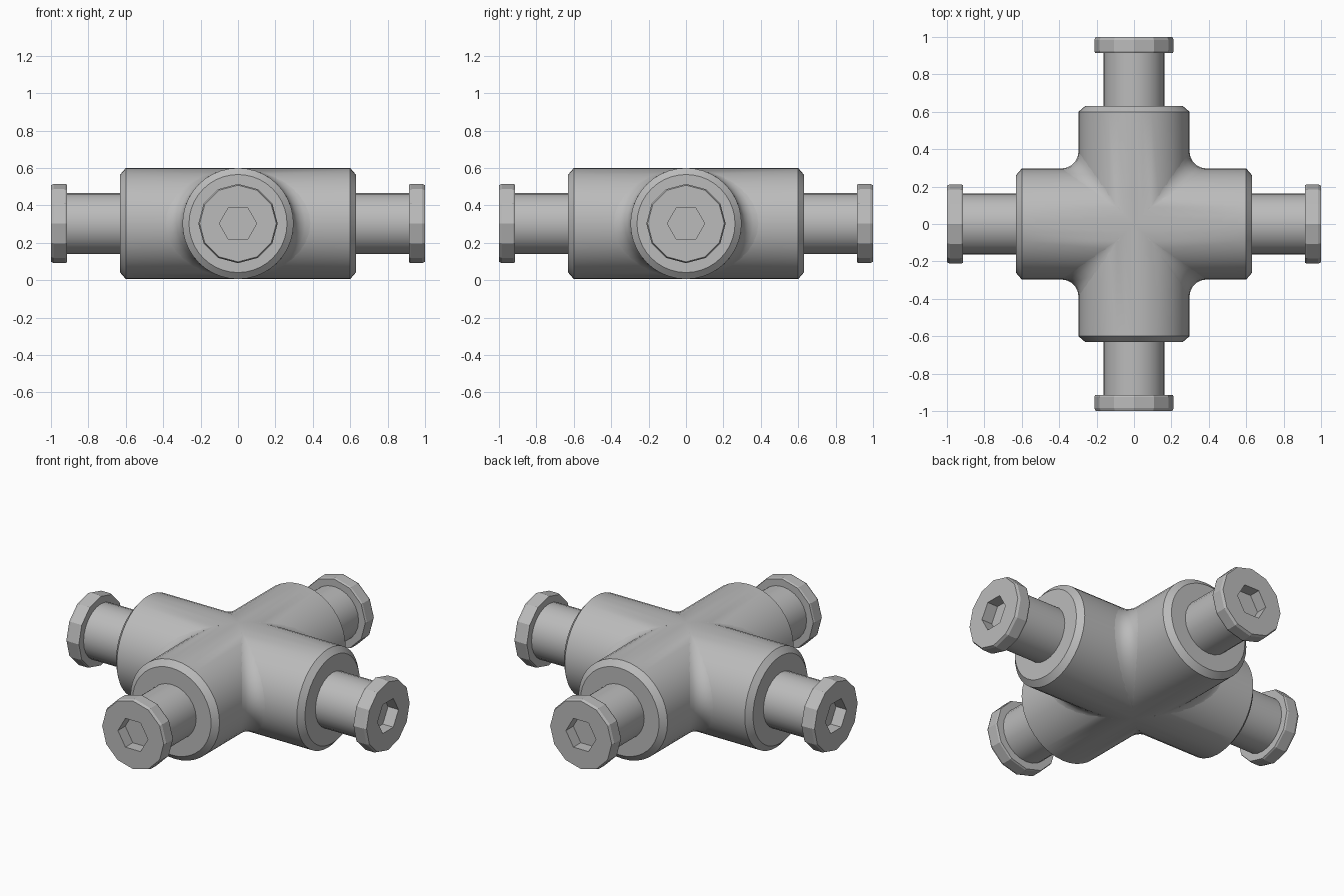
import bpy, bmesh, math
from mathutils import Matrix

if "Cube" in bpy.data.objects:
    bpy.data.objects.remove(bpy.data.objects["Cube"], do_unlink=True)

AXIS_Z = 0.303
BODY_R = 0.297
FILLET = 0.09

steel = bpy.data.materials.new("grey_metal")
steel.use_nodes = True
GREY = (0.5, 0.5, 0.5, 1)
steel.diffuse_color = GREY
steel.node_tree.nodes["Principled BSDF"].inputs["Base Color"].default_value = GREY


def loft(name, rings, angle=0.0, caps=True):
    """Skin a list of closed rings and turn the result about the upright axis."""
    bm = bmesh.new()
    loops = [[bm.verts.new(p) for p in ring] for ring in rings]
    for a, b in zip(loops, loops[1:]):
        n = len(a)
        for i in range(n):
            j = (i + 1) % n
            bm.faces.new((a[i], a[j], b[j], b[i]))
    if caps:
        bm.faces.new(loops[0])
        bm.faces.new(loops[-1])
    bmesh.ops.recalc_face_normals(bm, faces=bm.faces)
    mesh = bpy.data.meshes.new(name)
    bm.to_mesh(mesh)
    bm.free()
    mesh.transform(Matrix.Translation((0, 0, AXIS_Z)) @ Matrix.Rotation(angle, 4, "Z"))
    mesh.materials.append(steel)
    obj = bpy.data.objects.new(name, mesh)
    bpy.context.collection.objects.link(obj)
    return obj


def ring(x, r, sides, hexagon=False):
    """Ring around the x axis; a hexagon gets its side midpoints too."""
    pts = []
    for k in range(sides):
        a = 2 * math.pi * k / sides
        rk = r * math.cos(math.pi / 6) if hexagon and k % 2 else r
        pts.append((x, rk * math.cos(a), rk * math.sin(a)))
    return pts


def smooth(obj, degrees):
    bpy.ops.object.select_all(action="DESELECT")
    obj.select_set(True)
    bpy.context.view_layer.objects.active = obj
    bpy.ops.object.shade_smooth_by_angle(angle=math.radians(degrees))


# Cross body: two chamfered barrels joined into one
barrel_profile = [(-0.63, 0.262), (-0.6, BODY_R), (0.6, BODY_R), (0.63, 0.262)]
barrel = [ring(x, r, 40) for x, r in barrel_profile]
body = loft("cross_body", barrel)
cutter = loft("cross_barrel_helper", barrel, math.pi / 2)
cutter.hide_render = True
join = body.modifiers.new("join", "BOOLEAN")
join.operation = "UNION"
join.solver = "EXACT"
join.object = cutter
bpy.context.view_layer.objects.active = body
bpy.ops.object.modifier_apply(modifier=join.name)
bpy.data.objects.remove(cutter, do_unlink=True)
smooth(body, 30)

# Rounded webs in the four inside corners, fading out at top and bottom
web = []
for s in range(-8, 9):
    a = s / 8 * math.radians(75)
    w, z = BODY_R * math.cos(a), BODY_R * math.sin(a)
    f = FILLET * math.cos(a * 1.15)
    section = [(w - 0.02, w - 0.02, z)]
    for k in range(6):
        t = math.pi / 2 * k / 5
        section.append((w + f - f * math.sin(t), w + f - f * math.cos(t), z))
    web.append(section)

directions = ["left", "back", "right", "front"]
for i, side in enumerate(directions):
    turn = i * math.pi / 2
    smooth(loft("corner_web_" + side, web, turn), 40)

    # Pipe stub coming out of each barrel
    smooth(loft("pipe_" + side, [ring(0.6, 0.163, 24), ring(0.93, 0.163, 24)], turn), 40)

    # Faceted end flange with a hexagonal socket
    flange = [ring(0.915, 0.208, 12), ring(0.925, 0.212, 12),
              ring(0.985, 0.212, 12), ring(1.0, 0.205, 12),
              ring(1.0, 0.1, 12, True), ring(0.88, 0.1, 12, True)]
    smooth(loft("flange_" + side, flange, turn), 20)
